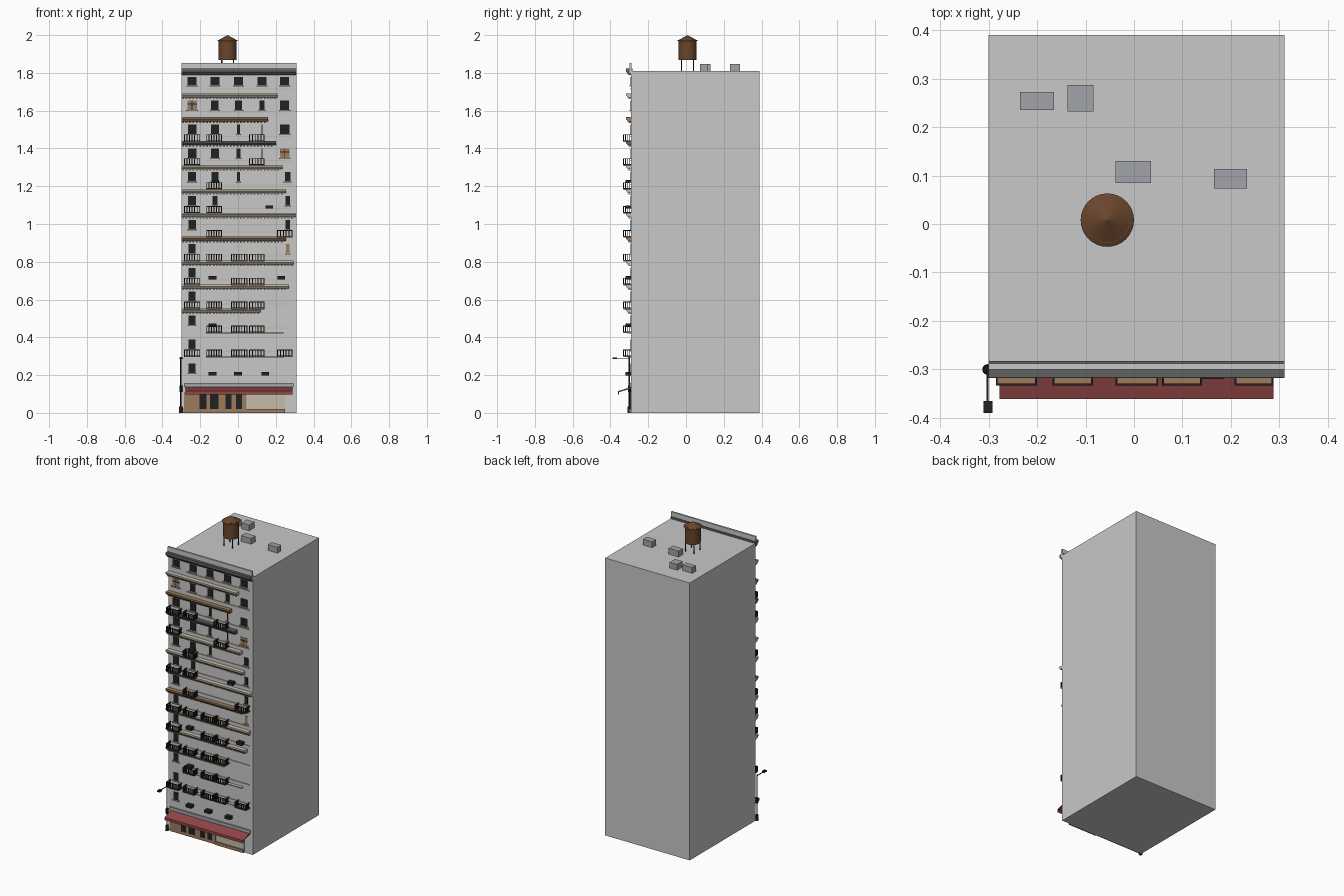
import bpy, bmesh, math
from mathutils import Matrix, Vector

cube = bpy.data.objects.get("Cube")
if cube:
    bpy.data.objects.remove(cube, do_unlink=True)

COLOURS = {
    "pale grey": (0.58, 0.58, 0.58), "cream stone": (0.56, 0.50, 0.40),
    "tan wood": (0.33, 0.20, 0.11), "dark grey": (0.12, 0.12, 0.12),
    "black": (0.015, 0.015, 0.016), "awning red": (0.29, 0.06, 0.06),
    "tank brown": (0.14, 0.06, 0.026), "blue grey": (0.36, 0.37, 0.40),
}
mats = {}
for name, rgb in COLOURS.items():
    m = bpy.data.materials.new(name)
    m.use_nodes = True
    m.diffuse_color = (*rgb, 1)
    m.node_tree.nodes["Principled BSDF"].inputs["Base Color"].default_value = (*rgb, 1)
    mats[name] = m

WALL = -0.29
parts = {}


def part(name, colour):
    """Mesh under construction for one named part."""
    return parts.setdefault(name, (bmesh.new(), colour))[0]


def box(name, colour, x, y, z):
    bm = part(name, colour)
    size = Vector((x[1] - x[0], y[1] - y[0], z[1] - z[0]))
    mid = Vector((x[0] + x[1], y[0] + y[1], z[0] + z[1])) / 2
    bmesh.ops.create_cube(bm, size=1, matrix=Matrix.Translation(mid) @ Matrix.Diagonal((*size, 1)))


def cone(name, colour, centre, r1, r2, z, sides):
    mid = Matrix.Translation((centre[0], centre[1], (z[0] + z[1]) / 2))
    bmesh.ops.create_cone(part(name, colour), cap_ends=True, segments=sides, radius1=r1,
                          radius2=r2, depth=z[1] - z[0], matrix=mid)


def extrude_profile(name, colour, x, profile):
    bm = part(name, colour)
    face = bm.faces.new([bm.verts.new((x[0], y, z)) for y, z in profile])
    new = bmesh.ops.extrude_face_region(bm, geom=[face])["geom"]
    bmesh.ops.translate(bm, vec=(x[1] - x[0], 0, 0),
                        verts=[v for v in new if isinstance(v, bmesh.types.BMVert)])


def front(name, colour, x, z, depth):
    box(name, colour, x, (WALL - depth, WALL + 0.002), z)


# Main block, parapet and top cornice
box("building_block", "pale grey", (-0.30, 0.31), (WALL, 0.39), (0, 1.81))
box("parapet", "pale grey", (-0.30, 0.31), (-0.30, -0.288), (1.80, 1.853))
extrude_profile("top_cornice", "dark grey", (-0.30, 0.31),
                [(-0.283, 1.822), (-0.317, 1.822), (-0.317, 1.805), (-0.302, 1.788), (-0.283, 1.788)])


# Floor ledges with a row of small teeth below
def ledge(x1, z, colour):
    name = "ledge_" + colour.replace(" ", "_")
    extrude_profile(name, colour, (-0.30, x1),
                    [(-0.288, z), (-0.318, z), (-0.318, z - 0.01), (-0.308, z - 0.022), (-0.288, z - 0.022)])
    count = int((x1 + 0.30) / 0.018)
    for i in range(count):
        x = -0.295 + i * 0.018
        front(name, colour, (x, x + 0.009), (z - 0.03, z - 0.02), 0.014)


PITCH = 0.1265
ends = [0.21, 0.16, 0.20, 0.235, 0.255, 0.31, 0.255, 0.295, 0.27, 0.12]
for k, end in enumerate(ends):
    colour = "tan wood" if k in (1, 6) else "dark grey" if k == 2 else "cream stone"
    ledge(end, 1.692 - k * PITCH, colour)

# Thin trim strips on each floor
for k in range(12):
    z = 1.713 - k * PITCH
    front("trim_strips", "cream stone", (-0.17, 0.285), (z, z + 0.005), 0.005)
for k in (10, 11):
    z = 1.692 - k * PITCH
    front("trim_strips", "cream stone", (-0.17, 0.24), (z - 0.006, z), 0.02)


# Windows: pane plate, mullions, frame and sill
def window(x, z, w, h=0.046, colour="black"):
    x0, x1 = x - w / 2, x + w / 2
    bar = "tan wood" if colour == "black" else "black"
    front("window_panes_" + colour.replace(" ", "_"), colour, (x0, x1), (z - h / 2, z + h / 2), 0.003)
    front("window_sills", "cream stone", (x0 - 0.006, x1 + 0.006), (z - h / 2 - 0.006, z - h / 2), 0.01)
    if w > 0.035 and colour != "black":
        front("window_bars", bar, (x - 0.002, x + 0.002), (z - h / 2, z + h / 2), 0.005)
        front("window_bars", bar, (x0, x1), (z + 0.004, z + 0.009), 0.005)


COLUMNS = [-0.243, -0.122, 0.003, 0.127, 0.247]
WIDTHS = [
    [0.048] * 5, [0.05, 0.04, 0.038, 0.026, 0.048], [0.046, 0.042, 0.016, 0.006, 0.05],
    [0.044, 0.042, 0.02, 0.006, 0.05], [0.042, 0.036, 0.016, 0, 0.03], [0.042, 0.026, 0, 0, 0.022],
    [0.04, 0, 0, 0, 0.022], [0.036, 0, 0, 0, 0.018],
] + [[0.036, 0, 0, 0, 0]] * 5
for row, widths in enumerate(WIDTHS):
    for col, w in enumerate(widths):
        if w:
            tan = (row, col) in ((1, 0), (3, 4), (7, 4))
            shift = 0.016 if col == 4 and row > 3 else 0
            window(COLUMNS[col] + shift, 1.755 - row * PITCH, w, 0.05 if row else 0.044,
                   "tan wood" if tan else "black")


# Barred balconies, grouped by the floor they stand on
def balcony(x0, x1, z):
    out, top = -0.333, z + 0.036
    box("balcony_floors", "tan wood", (x0, x1), (out + 0.002, WALL), (z - 0.004, z + 0.001))
    for zz in (z + 0.001, top - 0.004):
        box("balcony_rails", "black", (x0, x1), (out, out + 0.004), (zz, zz + 0.004))
        for x in (x0, x1 - 0.004):
            box("balcony_rails", "black", (x, x + 0.004), (out, WALL), (zz, zz + 0.004))
    n = max(4, round((x1 - x0) / 0.015))
    for i in range(n + 1):
        x = x0 + (x1 - x0 - 0.005) * i / n
        box("balcony_bars", "black", (x, x + 0.005), (out, out + 0.004), (z, top))
    for x in (x0, x1 - 0.004):
        for i in range(3):
            y = out + 0.011 * (i + 1)
            box("balcony_bars", "black", (x, x + 0.004), (y, y + 0.004), (z, top))


A, B, C, D = (-0.285, -0.2), (-0.168, -0.085), (0.058, 0.14), (0.207, 0.288)
M = (-0.038, 0.05)
BALCONIES = [(A, B, C), (A, C), (B,), (A, B), (B, D), (A, B, M, C),
             (A, M, C), (A, B, M, C), (B, M, C), (A, B, M, C, D)]
for k, spans in enumerate(BALCONIES):
    for span in spans:
        balcony(*span, 1.438 - k * PITCH)

# Window-mounted cooling units
for x, z in ((0.165, 1.09), (-0.135, 0.715), (0.23, 0.715), (-0.135, 0.463),
             (-0.135, 0.208), (0, 0.208), (0.145, 0.208), (-0.12, 1.225)):
    front("cooling_units", "black", (x - 0.02, x + 0.02), (z - 0.009, z + 0.009), 0.03)

# Shop front: timber bays, dark openings, plain bay, base and sign band
front("shop_timber", "tan wood", (-0.285, 0.045), (0, 0.11), 0.006)
front("shop_plain_bay", "cream stone", (0.05, 0.25), (0.02, 0.11), 0.004)
front("shop_base", "tan wood", (0.045, 0.25), (0, 0.02), 0.012)
for x, w in ((-0.185, 0.035), (-0.125, 0.045), (-0.05, 0.03), (0.005, 0.03)):
    front("shop_openings", "black", (x - w / 2, x + w / 2), (0.02, 0.1), 0.009)
front("shop_sign_band", "blue grey", (-0.285, 0.295), (0.137, 0.158), 0.008)
extrude_profile("shop_awning", "awning red", (-0.277, 0.288),
                [(WALL, 0.137), (-0.361, 0.115), (-0.361, 0.097), (-0.354, 0.097), (-0.354, 0.11), (WALL, 0.129)])

# Street lamp at the corner
POST = (-0.302, -0.30)
cone("street_lamp", "black", POST, 0.011, 0.009, (0, 0.035), 12)
cone("street_lamp", "black", POST, 0.004, 0.004, (0.03, 0.295), 8)
cone("street_lamp", "black", POST, 0.008, 0.008, (0.11, 0.145), 8)
box("street_lamp", "black", (-0.304, -0.3), (-0.375, -0.30), (0.287, 0.291))
box("street_lamp_head", "black", (-0.31, -0.292), (-0.39, -0.365), (0.284, 0.294))

# Rooftop units
for x, y in (((-0.235, -0.165), (0.235, 0.272)), ((-0.137, -0.083), (0.232, 0.287)),
             ((-0.038, 0.035), (0.085, 0.13)), ((0.165, 0.233), (0.073, 0.113))):
    box("roof_units", "blue grey", x, y, (1.808, 1.848))

# Water tank on four legs
TANK = (-0.055, 0.008)
cone("water_tank", "tank brown", TANK, 0.047, 0.047, (1.868, 1.975), 32)
cone("tank_roof", "tank brown", TANK, 0.055, 0, (1.97, 2.0), 32)
for sx in (-1, 1):
    for sy in (-1, 1):
        cone("tank_legs", "black", (TANK[0] + sx * 0.031, TANK[1] + sy * 0.031), 0.003, 0.003, (1.808, 1.87), 8)

# Turn the collected parts into objects
for name, (bm, colour) in parts.items():
    bmesh.ops.recalc_face_normals(bm, faces=bm.faces)
    mesh = bpy.data.meshes.new(name)
    bm.to_mesh(mesh)
    bm.free()
    mesh.materials.append(mats[colour])
    obj = bpy.data.objects.new(name, mesh)
    bpy.context.collection.objects.link(obj)
    if name in ("water_tank", "street_lamp", "tank_legs"):
        bpy.ops.object.select_all(action="DESELECT")
        obj.select_set(True)
        bpy.context.view_layer.objects.active = obj
        bpy.ops.object.shade_smooth_by_angle(angle=math.radians(35))
